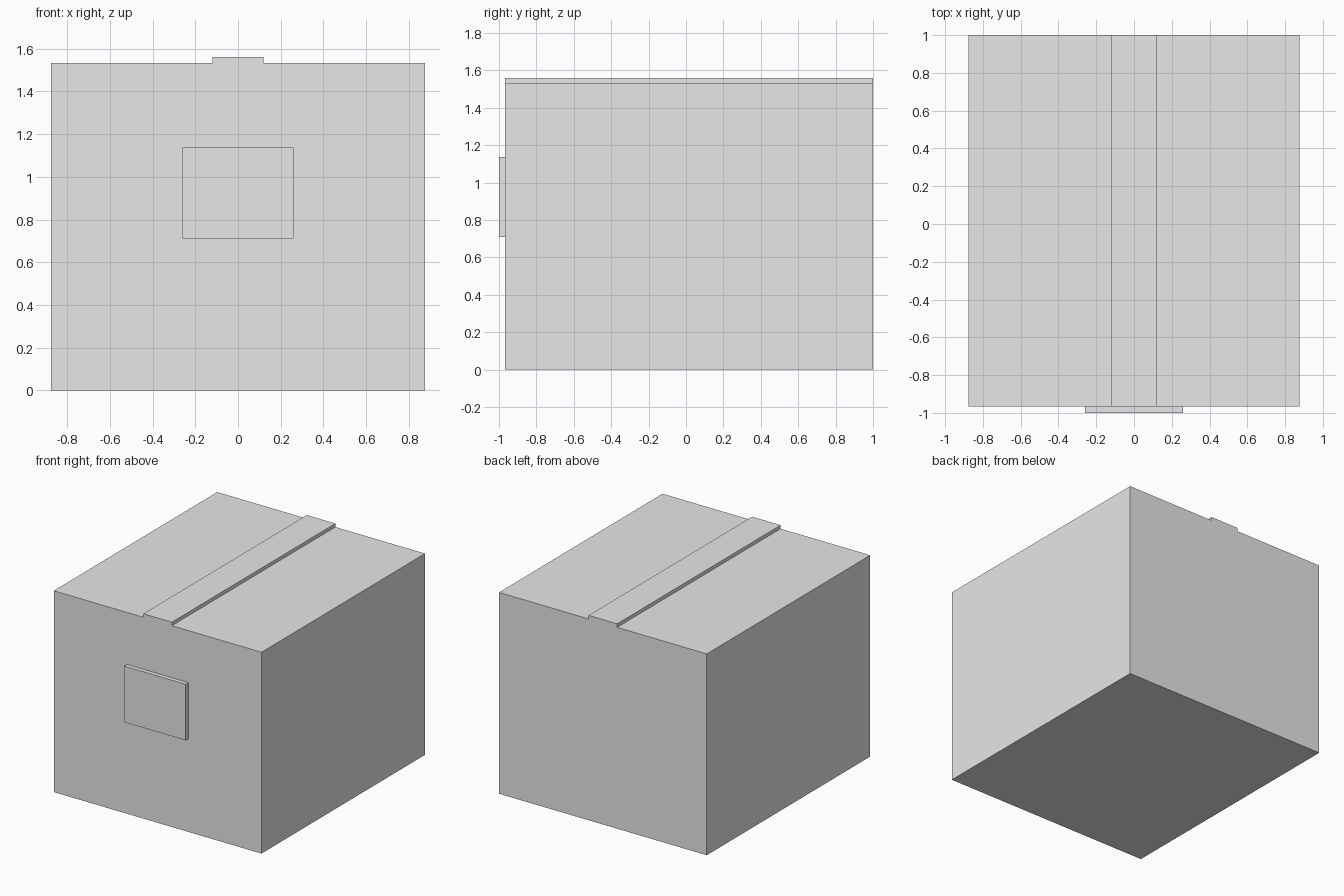
import bpy
from mathutils import Vector

cube = bpy.data.objects.get("Cube")
if cube:
    bpy.data.objects.remove(cube, do_unlink=True)

# Single light grey material
GREY = (0.8, 0.8, 0.8, 1.0)
grey = bpy.data.materials.new("light_grey")
grey.use_nodes = True
grey.diffuse_color = GREY
bsdf = next(n for n in grey.node_tree.nodes if n.type == 'BSDF_PRINCIPLED')
bsdf.inputs["Base Color"].default_value = GREY


def add_block(name, low, high):
    """Flat-shaded block spanning two opposite corners."""
    low, high = Vector(low), Vector(high)
    bpy.ops.mesh.primitive_cube_add(size=1, location=(low + high) / 2)
    block = bpy.context.object
    block.name = block.data.name = name
    block.scale = high - low
    bpy.ops.object.transform_apply(location=False, rotation=False, scale=True)
    block.data.materials.append(grey)
    return block


HALF_WIDTH = 0.875
FRONT, BACK = -0.967, 1.0
TOP = 1.533

# Carton body
add_block("carton_body", (-HALF_WIDTH, FRONT, 0), (HALF_WIDTH, BACK, TOP))

# Sealing tape along the top
add_block("top_tape", (-0.12, FRONT, TOP), (0.12, BACK, 1.56))

# Label on the front
add_block("front_label", (-0.26, -1.0, 0.71), (0.26, FRONT, 1.137))
